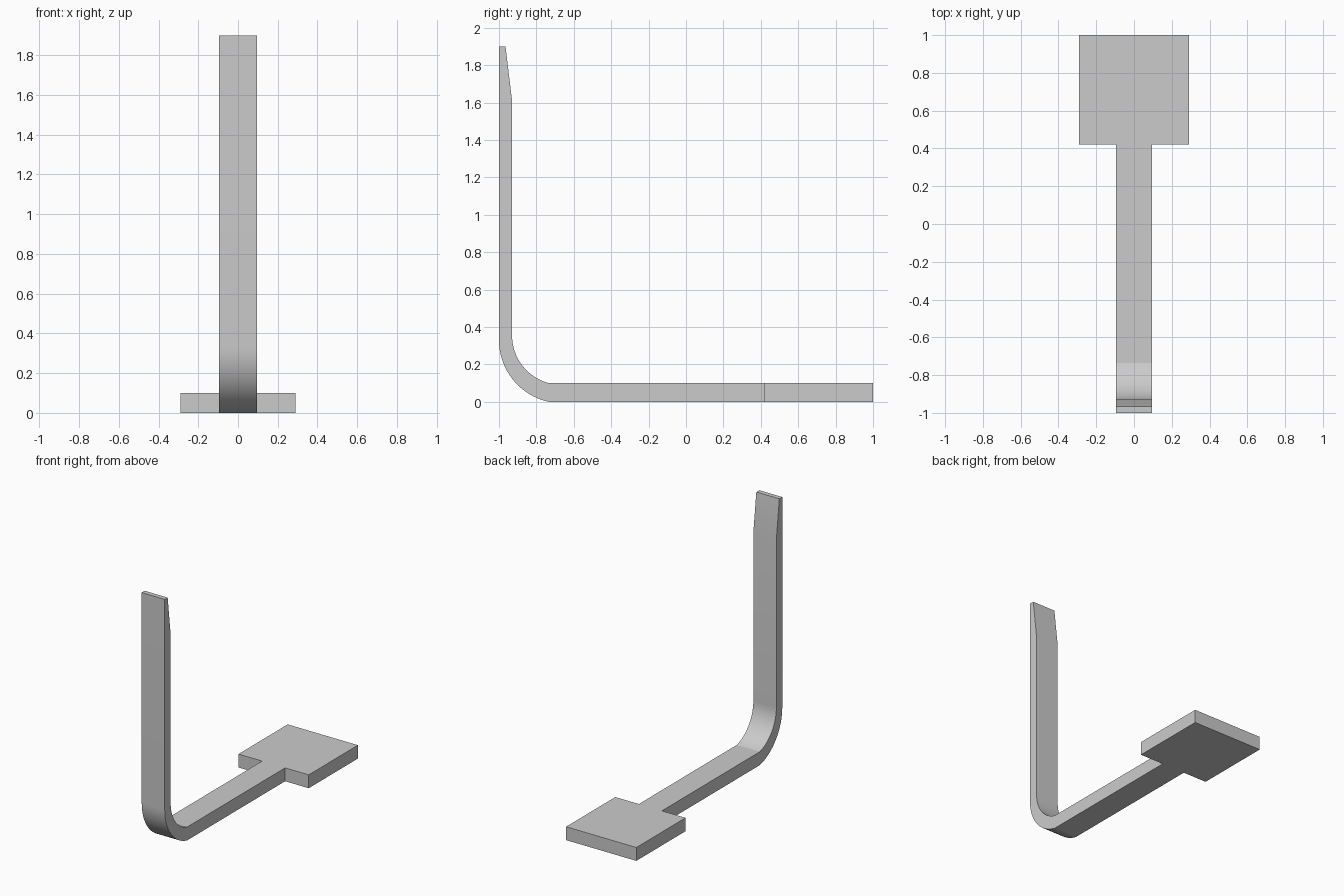
import bpy, bmesh, math

if "Cube" in bpy.data.objects:
    bpy.data.objects.remove(bpy.data.objects["Cube"])

HALF_BAR, HALF_PLATE = 0.095, 0.29
THICK, PLATE_Y = 0.10, 0.42
BEND_Y = -0.735


def bend(y_wall, z_wall, z_floor, steps=16):
    """Arc leaving the upright vertically and landing on the flat bar."""
    w, h = BEND_Y - y_wall, z_wall - z_floor
    r = (w * w + h * h) / (2 * w)
    end = math.atan2(h, r - w)
    return [(y_wall + r - r * math.cos(end * i / steps),
             z_wall - r * math.sin(end * i / steps)) for i in range(steps + 1)]


# Side profile of the bent bar (y, z)
outer = bend(-1.0, 0.33, 0.0)
inner = bend(-0.93, 0.355, THICK)
profile = ([(-0.965, 1.90), (-1.0, 1.90)] + outer
           + [(PLATE_Y, 0.0), (PLATE_Y, THICK)] + inner[::-1] + [(-0.93, 1.61)])

bm = bmesh.new()
verts = [bm.verts.new((-HALF_BAR, y, z)) for y, z in profile]
side = bm.faces.new(verts)

# End section of the bar that carries the plate
corner = len(outer) + 2
far_low = bm.verts.new((-HALF_BAR, 1.0, 0.0))
far_high = bm.verts.new((-HALF_BAR, 1.0, THICK))
end = bm.faces.new((verts[corner], far_low, far_high, verts[corner + 1]))

# Give the bar its width
ext = bmesh.ops.extrude_face_region(bm, geom=[side, end], use_keep_orig=True)
bmesh.ops.translate(bm, vec=(2 * HALF_BAR, 0, 0),
                    verts=[g for g in ext["geom"] if isinstance(g, bmesh.types.BMVert)])

# Widen the end section into the plate on both sides
for sign in (-1, 1):
    face = next(f for f in bm.faces if len(f.verts) == 4 and all(
        abs(v.co.x - sign * HALF_BAR) < 1e-4 and v.co.y > PLATE_Y - 1e-4 for v in f.verts))
    wing = bmesh.ops.extrude_face_region(bm, geom=[face])
    bmesh.ops.translate(bm, vec=(sign * (HALF_PLATE - HALF_BAR), 0, 0),
                        verts=[g for g in wing["geom"] if isinstance(g, bmesh.types.BMVert)])

# Merge the coplanar strips of the plate, then orient all faces outward
bmesh.ops.dissolve_limit(bm, angle_limit=math.radians(0.2), verts=bm.verts, edges=bm.edges)
bmesh.ops.recalc_face_normals(bm, faces=bm.faces)

mesh = bpy.data.meshes.new("bent_bar_with_plate")
bm.to_mesh(mesh)
bm.free()
bar = bpy.data.objects.new("bent_bar_with_plate", mesh)
bpy.context.collection.objects.link(bar)

# Single grey finish
grey = bpy.data.materials.new("plain_grey")
grey.diffuse_color = (0.60, 0.60, 0.60, 1)
grey.use_nodes = True
grey.node_tree.nodes["Principled BSDF"].inputs["Base Color"].default_value = grey.diffuse_color
mesh.materials.append(grey)

# Smooth bend, crisp edges
bpy.context.view_layer.objects.active = bar
bar.select_set(True)
bpy.ops.object.shade_smooth_by_angle(angle=math.radians(10))
